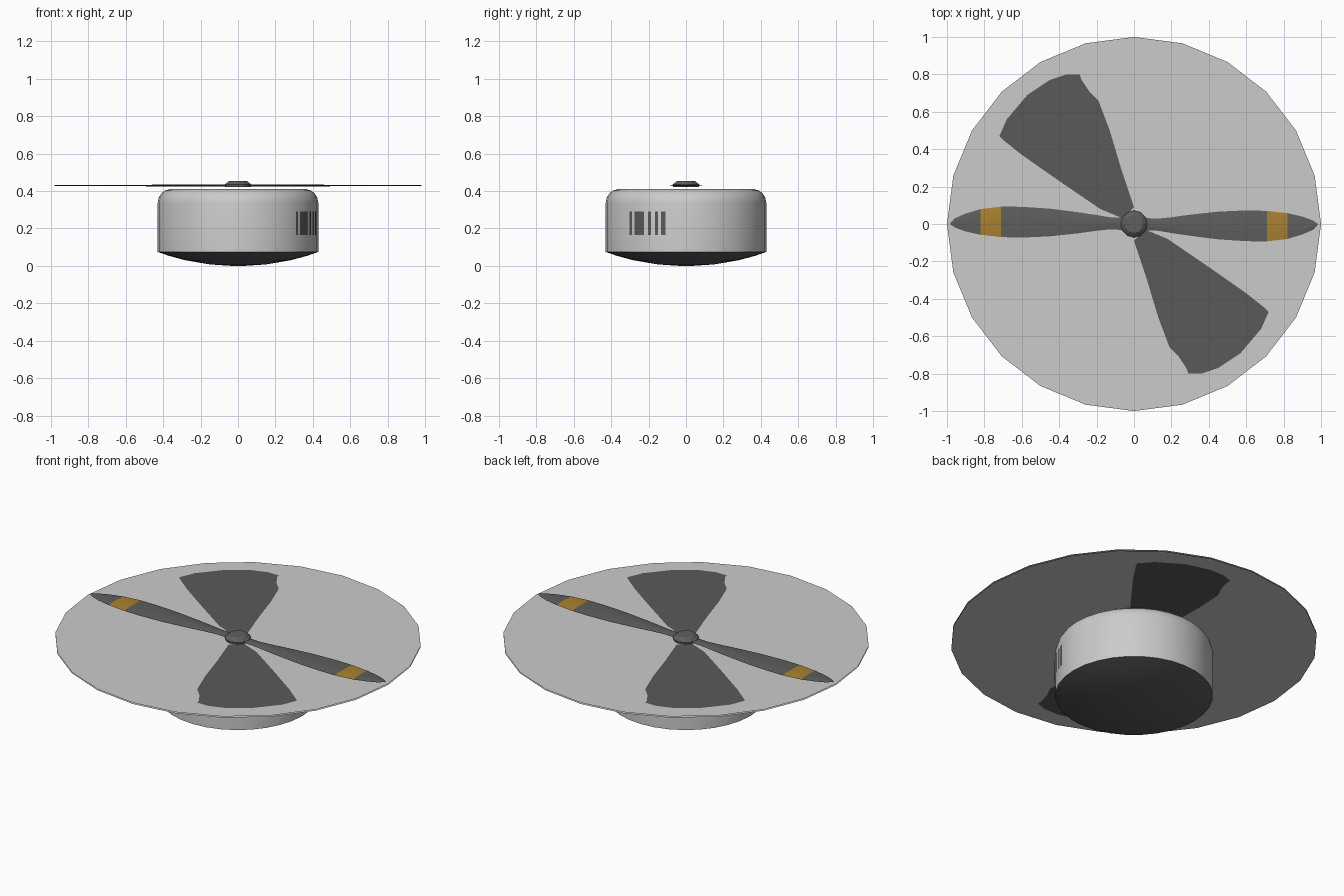
import bpy, bmesh, math

if "Cube" in bpy.data.objects:
    bpy.data.objects.remove(bpy.data.objects["Cube"])


def mat(name, rgb):
    m = bpy.data.materials.new(name)
    m.diffuse_color = (*rgb, 1)
    m.use_nodes = True
    m.node_tree.nodes["Principled BSDF"].inputs["Base Color"].default_value = m.diffuse_color
    return m


LIGHT = mat("light grey", (0.60, 0.60, 0.60))
DARK = mat("charcoal", (0.105, 0.102, 0.10))
PROP = mat("propeller grey", (0.115, 0.113, 0.112))
GOLD = mat("ochre band", (0.40, 0.22, 0.03))


def make(name, verts, faces, mats, fix=True):
    me = bpy.data.meshes.new(name)
    me.from_pydata(verts, [], faces)
    if fix:
        bm = bmesh.new()
        bm.from_mesh(me)
        bmesh.ops.recalc_face_normals(bm, faces=bm.faces)
        bm.to_mesh(me)
        bm.free()
    for m in mats:
        me.materials.append(m)
    ob = bpy.data.objects.new(name, me)
    bpy.context.collection.objects.link(ob)
    return ob


def smooth(ob, deg):
    bpy.ops.object.select_all(action='DESELECT')
    ob.select_set(True)
    bpy.context.view_layer.objects.active = ob
    bpy.ops.object.shade_smooth_by_angle(angle=math.radians(deg))


def lathe(name, profile, n, mats):
    """Spin (radius, z) rings around z and close both ends."""
    verts, faces = [], []
    for r, z in profile:
        verts += [(r * math.cos(i * math.tau / n), r * math.sin(i * math.tau / n), z)
                  for i in range(n)]
    for k in range(len(profile) - 1):
        for i in range(n):
            j = (i + 1) % n
            faces.append((k * n + i, k * n + j, k * n + n + j, k * n + n + i))
    faces.append(tuple(range(n)))
    faces.append(tuple((len(profile) - 1) * n + i for i in range(n)))
    return make(name, verts, faces, mats)


# Motor housing: shallow dark dish below, light drum with rounded shoulder above
body = lathe("motor_housing",
             [(0.03, 0.0), (0.15, 0.008), (0.28, 0.03), (0.37, 0.054), (0.43, 0.075),
              (0.43, 0.335), (0.424, 0.365), (0.41, 0.388), (0.39, 0.403),
              (0.365, 0.41)], 32, [LIGHT, DARK])
for p in body.data.polygons:
    if p.center.z < 0.074:
        p.material_index = 1
smooth(body, 30)


# Dark marking bars on the right side of the drum (start and end y)
def curved_bar(name, y0, y1, z0, z1, r=0.4325):
    steps = 4
    verts = []
    for i in range(steps + 1):
        a = math.asin((y0 + (y1 - y0) * i / steps) / 0.43)
        for z in (z0, z1):
            verts.append((r * math.cos(a), r * math.sin(a), z))
    faces = [(2 * i, 2 * i + 2, 2 * i + 3, 2 * i + 1) for i in range(steps)]
    make(name, verts, faces, [DARK], fix=False)


for k, (y0, y1) in enumerate([(-0.30, -0.287), (-0.275, -0.222), (-0.203, -0.187),
                              (-0.166, -0.150), (-0.132, -0.11)]):
    curved_bar(f"marking_bar_{k + 1}", y0, y1, 0.165, 0.29)


# Spinning-blur discs: one faces up, one faces down, each with two dark fans
FAN = [(0.0, 0.09), (-0.07, 0.30), (-0.13, 0.50), (-0.19, 0.66), (-0.24, 0.71),
       (-0.28, 0.77), (-0.29, 0.80), (-0.36, 0.80), (-0.45, 0.77), (-0.57, 0.69),
       (-0.68, 0.56), (-0.72, 0.47), (-0.70, 0.45), (-0.60, 0.37), (-0.40, 0.23),
       (-0.18, 0.08), (-0.06, 0.03)]


def blur_disc(side, z, up):
    ring = [(math.cos(i * math.tau / 24), math.sin(i * math.tau / 24), z) for i in range(24)]
    face = tuple(range(24)) if up else tuple(reversed(range(24)))
    make(f"blur_disc_{side}", ring, [face], [LIGHT], fix=False)
    flip, dz = (1, 0.0015) if up else (-1, -0.0015)
    for k in range(2):
        a = math.pi * k + (0 if up else math.radians(18))
        c, s = math.cos(a), math.sin(a)
        # The mirrored fan runs clockwise, so it faces down
        pts = [(flip * x * c - y * s, flip * x * s + y * c, z + dz) for x, y in FAN]
        make(f"blur_fan_{side}_{k + 1}", pts, [tuple(range(len(pts)))], [DARK], fix=False)


blur_disc("upper", 0.421, True)
blur_disc("lower", 0.4135, False)

# Propeller blades: lens section lofted along (radius, leading y, trailing y)
STATIONS = [(0.03, 0.035, -0.035), (0.12, 0.028, -0.035), (0.20, 0.036, -0.048),
            (0.30, 0.050, -0.063), (0.45, 0.066, -0.082), (0.60, 0.073, -0.092),
            (0.71, 0.070, -0.093), (0.82, 0.058, -0.080), (0.90, 0.040, -0.056),
            (0.955, 0.020, -0.032), (0.98, 0.003, -0.008)]


def blade(name, s):
    verts, faces = [], []
    n = 6
    for x, a, b in STATIONS:
        w = a - b
        t = 0.007 * (1 - 0.5 * x)
        for f, h in [(0, 0), (0.25, 0.8), (0.6, 0.9), (1, 0), (0.6, -0.6), (0.25, -0.6)]:
            verts.append((s * x, s * (b + w * f), 0.429 + t * h))
    for k in range(len(STATIONS) - 1):
        for i in range(n):
            j = (i + 1) % n
            faces.append((k * n + i, k * n + j, k * n + n + j, k * n + n + i))
    faces += [tuple(range(n)), tuple(range(len(verts) - n, len(verts)))]
    ob = make(name, verts, faces, [PROP, GOLD])
    for p in ob.data.polygons:
        if 0.71 < abs(p.center.x) < 0.82:
            p.material_index = 1
    smooth(ob, 40)


blade("right_blade", 1)
blade("left_blade", -1)

# Hub with chamfered cap
lathe("propeller_hub", [(0.07, 0.422), (0.072, 0.434), (0.052, 0.451), (0.047, 0.454)],
      12, [PROP])
